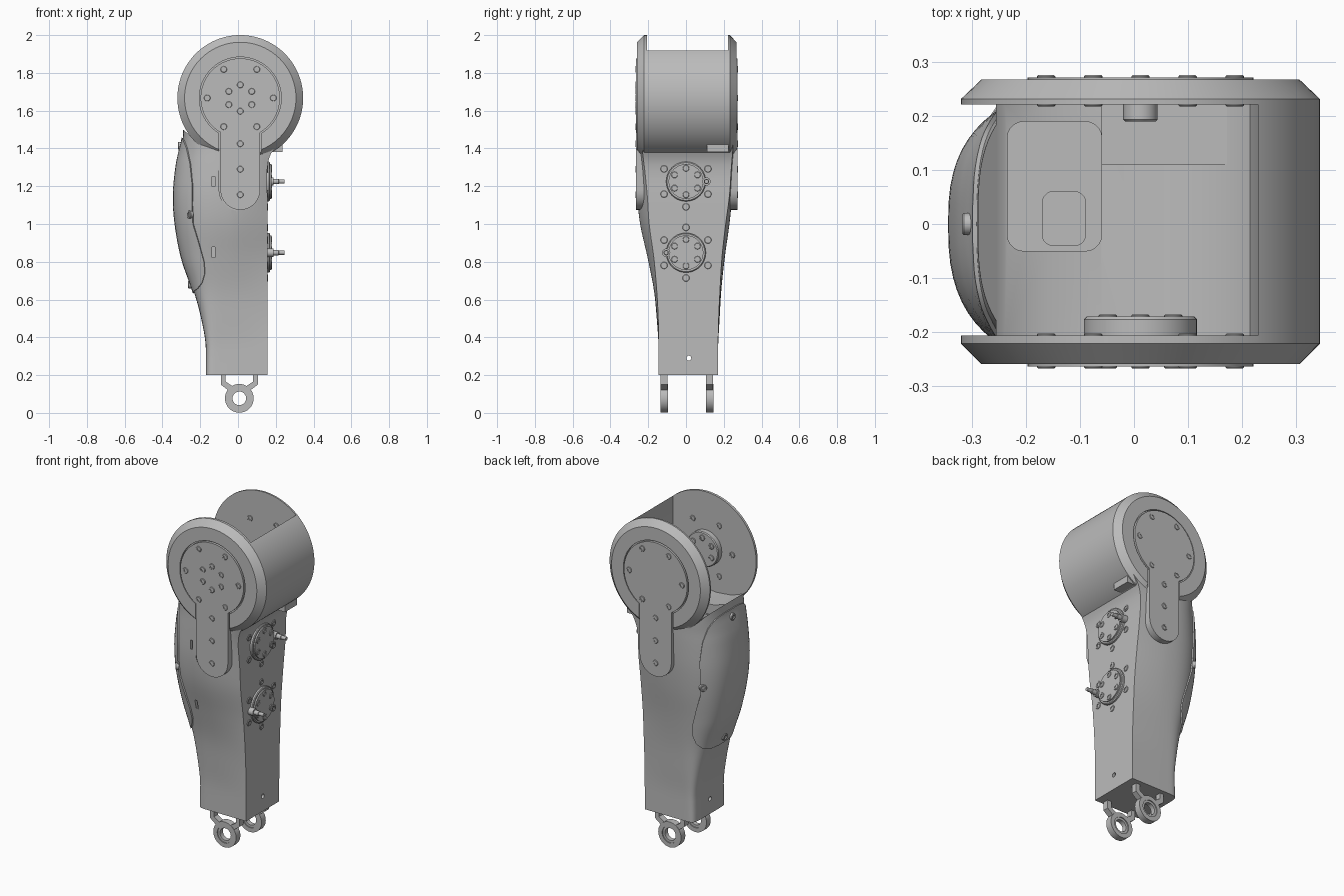
import bpy, bmesh, math
from mathutils import Vector, Matrix

if "Cube" in bpy.data.objects:
    bpy.data.objects.remove(bpy.data.objects["Cube"])

grey = bpy.data.materials.new("satin_grey")
grey.use_nodes = True
grey.diffuse_color = (0.5, 0.5, 0.5, 1)
grey.node_tree.nodes["Principled BSDF"].inputs["Base Color"].default_value = (0.5, 0.5, 0.5, 1)

CX, CZ, R = 0.012, 1.667, 0.333      # knee axis and drum radius
X, Y = Vector((1, 0, 0)), Vector((0, 1, 0))


def activate(ob):
    bpy.ops.object.select_all(action='DESELECT')
    ob.select_set(True)
    bpy.context.view_layer.objects.active = ob


def finish(name, bm, closed=True):
    bmesh.ops.remove_doubles(bm, verts=bm.verts, dist=1e-5)
    if closed:
        bmesh.ops.recalc_face_normals(bm, faces=bm.faces)
    me = bpy.data.meshes.new(name)
    bm.to_mesh(me)
    bm.free()
    me.materials.append(grey)
    ob = bpy.data.objects.new(name, me)
    bpy.context.collection.objects.link(ob)
    smooth(ob)
    return ob


def smooth(ob):
    activate(ob)
    bpy.ops.object.shade_smooth_by_angle(angle=math.radians(32))


def loft(bm, rings, cap=True, loop=False):
    vs = [[bm.verts.new(p) for p in ring] for ring in rings]
    n = len(vs[0])
    for a, b in zip(vs, vs[1:] + (vs[:1] if loop else [])):
        for i in range(n):
            bm.faces.new((a[i], a[(i + 1) % n], b[(i + 1) % n], b[i]))
    if cap:
        bm.faces.new(vs[0])
        bm.faces.new(vs[-1])


def add_lathe(bm, profile, loc, axis, seg=24, loop=False):
    """Spin (radius, height) points about an axis."""
    m = Matrix.Translation(loc) @ axis.to_track_quat('Z', 'Y').to_matrix().to_4x4()
    rings = []
    for r, h in profile:
        r = max(r, 0.0005)
        rings.append([m @ Vector((r * math.cos(t), r * math.sin(t), h))
                      for t in (math.tau * i / seg for i in range(seg))])
    loft(bm, rings, cap=not loop, loop=loop)


def lathe(name, profile, loc, axis, seg=48, loop=False):
    bm = bmesh.new()
    add_lathe(bm, profile, loc, axis, seg, loop)
    return finish(name, bm)


def prism(name, outline, y0, y1):
    bm = bmesh.new()
    loft(bm, [[(x, y, z) for x, z in outline] for y in (y0, y1)])
    return finish(name, bm)


def box(name, x0, x1, y0, y1, z0, z1, bevel=0.0):
    ob = prism(name, [(x0, z0), (x1, z0), (x1, z1), (x0, z1)], y0, y1)
    if bevel:
        bm = bmesh.new()
        bm.from_mesh(ob.data)
        edges = [e for e in bm.edges if abs((e.verts[0].co - e.verts[1].co).z) > 0.01]
        bmesh.ops.bevel(bm, geom=edges, offset=bevel, segments=5, affect='EDGES', profile=0.5)
        bm.to_mesh(ob.data)
        bm.free()
    return ob


def combine(ob, other, op):
    mod = ob.modifiers.new(op, 'BOOLEAN')
    mod.operation, mod.object, mod.solver = op, other, 'EXACT'
    activate(ob)
    bpy.ops.object.modifier_apply(modifier=mod.name)
    bpy.data.objects.remove(other)


def screws(name, places, axis, size=1.0):
    """Flanged ring with a sunken socket."""
    prof = [(0, -0.002), (0.009, -0.002), (0.009, 0.004), (0.015, 0.004), (0.017, 0.002), (0.017, -0.012), (0, -0.012)]
    bm = bmesh.new()
    for p in places:
        add_lathe(bm, [(r * size, h * size) for r, h in prof], Vector(p), axis, 16)
    return finish(name, bm)


# Shin sections: z, left x, right x, front y, back y, front corner y, back corner y, squareness
KEYS = [(0.20, -.17, .155, .145, .17, .145, .17, 8), (0.33, -.17, .155, .145, .17, .145, .17, 7),
        (0.50, -.195, .155, .155, .178, .147, .173, 5), (0.65, -.236, .155, .17, .187, .155, .18, 3.6),
        (0.82, -.294, .155, .203, .205, .17, .19, 3), (1.0, -.328, .155, .243, .23, .195, .21, 2.7),
        (1.15, -.337, .155, .258, .245, .205, .23, 2.6), (1.3, -.324, .155, .257, .253, .22, .24, 2.6),
        (1.38, -.308, .178, .254, .255, .23, .247, 2.7), (1.45, -.292, .23, .25, .255, .235, .25, 3),
        (1.54, -.29, .25, .24, .25, .235, .245, 3)]


def params(z):
    i = max(j for j in range(len(KEYS) - 1) if KEYS[j][0] <= z + 1e-6)
    a, b = KEYS[i], KEYS[i + 1]
    h = b[0] - a[0]
    t = (z - a[0]) / h

    def slope(j, k):
        if j <= 1 or j == len(KEYS) - 1:
            return 0
        return (KEYS[j + 1][k] - KEYS[j - 1][k]) / (KEYS[j + 1][0] - KEYS[j - 1][0])
    return [(2*t**3 - 3*t*t + 1) * a[k] + (t**3 - 2*t*t + t) * h * slope(i, k)
            + (3*t*t - 2*t**3) * b[k] + (t**3 - t*t) * h * slope(i + 1, k) for k in range(1, 8)]


XM, ARC = -0.05, 0.7


def surface(z, a):
    """Point on the shin; a runs from front corner (-1) over the left edge (0) to the back corner (1)."""
    xl, xr, yf, yb, cf, cb, p = params(z)
    top, corner = (yb, cb) if a > 0 else (yf, cf)
    s = abs(a)
    if s <= ARC:
        th = s / ARC * math.pi / 2
        x = XM + (xl - XM) * max(math.cos(th), 0) ** (2 / p)
        y = top * math.sin(th) ** (2 / p)
    else:
        t = (s - ARC) / (1 - ARC)
        x, y = XM + (xr - XM) * t, top + (corner - top) * t ** 1.6
    return Vector((x, math.copysign(y, a), z))


bm = bmesh.new()
levels = [0.2, 0.26, 0.325] + [0.36 + 0.04 * i for i in range(25)] + [1.34, 1.36, 1.38, 1.4, 1.42, 1.45, 1.5, 1.54]
loft(bm, [[surface(z, i / 32) for i in range(-32, 33)] for z in sorted(set(levels))])
shin = finish("shin_housing", bm)

# Knee drum with chamfered rims, merged with the shin and hollowed out
FRONT, BACK = -0.26, 0.268
drum = lathe("drum", [(0.295, FRONT), (R, -0.222), (R, 0.232), (0.295, BACK)], Vector((CX, 0, CZ)), Y, 96)
combine(shin, drum, 'UNION')
pocket = prism("pocket", [(.23, 2.1), (.23, 1.56), (.215, 1.5), (.16, 1.455), (.06, 1.425), (-.06, 1.415),
                          (-.16, 1.425), (-.24, 1.455), (-.29, 1.5), (-.45, 1.56), (-.45, 2.1)], -0.207, 0.222)
combine(shin, pocket, 'DIFFERENCE')
combine(shin, box("recess", -.235, -.06, -.05, .19, 1.36, 1.7, 0.03), 'DIFFERENCE')
combine(shin, box("port", -.17, -.09, -.04, .06, 1.25, 1.5, 0.02), 'DIFFERENCE')


def keyhole(grow):
    r, w, low = 0.21 + grow, 0.105 + grow, 1.18
    start = math.asin(w / r) - math.pi / 2
    sweep = math.tau - 2 * math.asin(w / r)
    pts = [(CX + r * math.cos(start + sweep * i / 48), CZ + r * math.sin(start + sweep * i / 48)) for i in range(49)]
    # rounded foot of the stem
    return pts + [(CX - w * math.cos(math.pi * i / 16), low - w * math.sin(math.pi * i / 16)) for i in range(17)]


for y in (FRONT, BACK):
    combine(shin, prism("groove", keyhole(0.007), y - 0.012, y + 0.012), 'DIFFERENCE')
for z in (1.225, 0.85):
    combine(shin, box("slot", -.138, -.122, -.3, -.17, z - .027, z + .027), 'DIFFERENCE')
combine(shin, lathe("pin_hole", [(.013, -.3), (.013, .3)], Vector((0, .015, .29)), X, 20), 'DIFFERENCE')
smooth(shin)
box("pocket_ledge", -.06, .235, .11, .225, 1.38, 1.465)

# Side plates with their screws
hexagon = [math.radians(60 * i) for i in range(6)]
for side, face, out in (("front", FRONT, -1), ("back", BACK, 1)):
    y = face + out * 0.004
    prism(side + "_side_plate", keyhole(0), face - out * 0.04, y)
    spots = [(CX + .175 * math.cos(t), y, CZ + .175 * math.sin(t)) for t in hexagon]
    spots += [(CX, y, z) for z in (1.425, 1.29, 1.155)]
    screws(side + "_plate_screws", spots, Y * out)
screws("front_hub_screws", [(CX + .07 * math.sin(t), FRONT - .004, CZ + .07 * math.cos(t)) for t in hexagon], -Y)

# Hubs inside the knee
lathe("drive_hub", [(.105, -.01), (.105, .03), (.1, .035), (0, .035)], Vector((CX, -.207, CZ)), Y)
screws("drive_hub_screws", [(CX + .07 * math.sin(t), -.172, CZ + .07 * math.cos(t)) for t in hexagon], Y)
lathe("idler_hub", [(.032, -.01), (.032, .028), (.028, .032), (0, .032)], Vector((CX, .222, CZ)), -Y)
for y, d in ((-.207, Y), (.222, -Y)):
    screws("inner_wall_screws", [(CX + .175 * math.cos(t), y, CZ + .175 * math.sin(t)) for t in hexagon], d)

# Round actuator caps on the flat right face
for name, z, pin in (("upper", 1.225, .108), ("lower", .848, -.105)):
    c = Vector((.155, 0, z))
    lathe(name + "_cap", [(.105, -.01), (.105, .01), (.1, .014), (.092, .014), (.092, .022), (0, .022)], c, X)
    lathe(name + "_cable_pin", [(.022, -.01), (.022, .032), (.014, .032), (.014, .06), (.011, .062),
                                (.011, .092), (0, .092)], c + Vector((0, pin, 0)), X, 20)
    screws(name + "_cap_screws", [c + Vector((.022, .07 * math.sin(t), .07 * math.cos(t))) for t in hexagon], X)
    screws(name + "_mount_screws", [c + Vector((.0, .134 * math.sin(t), .134 * math.cos(t))) for t in hexagon], X, 1.1)

# Calf cover following the shin surface; outline given as z and boundary x
EDGE = [(.64, -.235), (.66, -.21), (.69, -.188), (.74, -.174), (.8, -.178), (.9, -.205), (1.0, -.235),
        (1.1, -.24), (1.2, -.238), (1.32, -.25), (1.4, -.267), (1.44, -.282), (1.455, -.291)]
zs = [z + (EDGE[i + 1][0] - z) * k / 4 for i, (z, x) in enumerate(EDGE[:-1]) for k in range(4)] + [EDGE[-1][0]]


def cover_limit(z):
    i = max(j for j in range(len(EDGE) - 1) if EDGE[j][0] <= z + 1e-6)
    (z0, x0), (z1, x1) = EDGE[i], EDGE[i + 1]
    xl, *_, p = params(z)
    ratio = (x0 + (x1 - x0) * (z - z0) / (z1 - z0) - XM) / (xl - XM)
    return max(math.acos(min(ratio, 1) ** (p / 2)) / (math.pi / 2) * ARC, 0.01)


bm = bmesh.new()
grid = [[bm.verts.new(surface(z, cover_limit(z) * i / 10)) for i in range(-10, 11)] for z in zs]
for a, b in zip(grid, grid[1:]):
    for i in range(20):
        bm.faces.new((a[i], a[i + 1], b[i + 1], b[i]))
cover = finish("calf_cover", bm, closed=False)
shell = cover.modifiers.new("thickness", 'SOLIDIFY')
shell.thickness, shell.offset = 0.016, 0
activate(cover)
bpy.ops.object.modifier_apply(modifier=shell.name)
smooth(cover)
for z, a in ((1.415, 0), (.68, 0), (1.05, 1), (1.05, -1)):
    p = surface(z, a * cover_limit(z) * 0.95)
    d = Vector((-1, a * 0.7, 0)).normalized()
    screws("cover_screw", [p + d * 0.014], d, 1.2)

# Ankle clevis: two forked lugs with bearing rings
AX, AZ = 0.007, 0.077
fork = [(-.098, .22), (-.098, .15), (-.05, .113), (-.03, .137), (-.072, .165), (-.072, .22)]
for side, y in (("front", -.116), ("back", .125)):
    c = Vector((AX, y, AZ))
    lathe(side + "_ankle_ring", [(.05, -.02), (.076, -.02), (.076, .02), (.05, .02)], c, Y, 40, True)
    lathe(side + "_ankle_bearing", [(.036, -.014), (.052, -.014), (.052, .014), (.036, .014)], c, Y, 40, True)
    for s in (-1, 1):
        prism(side + "_ankle_fork", [(AX - s * x, z) for x, z in fork], y - .018, y + .018)
